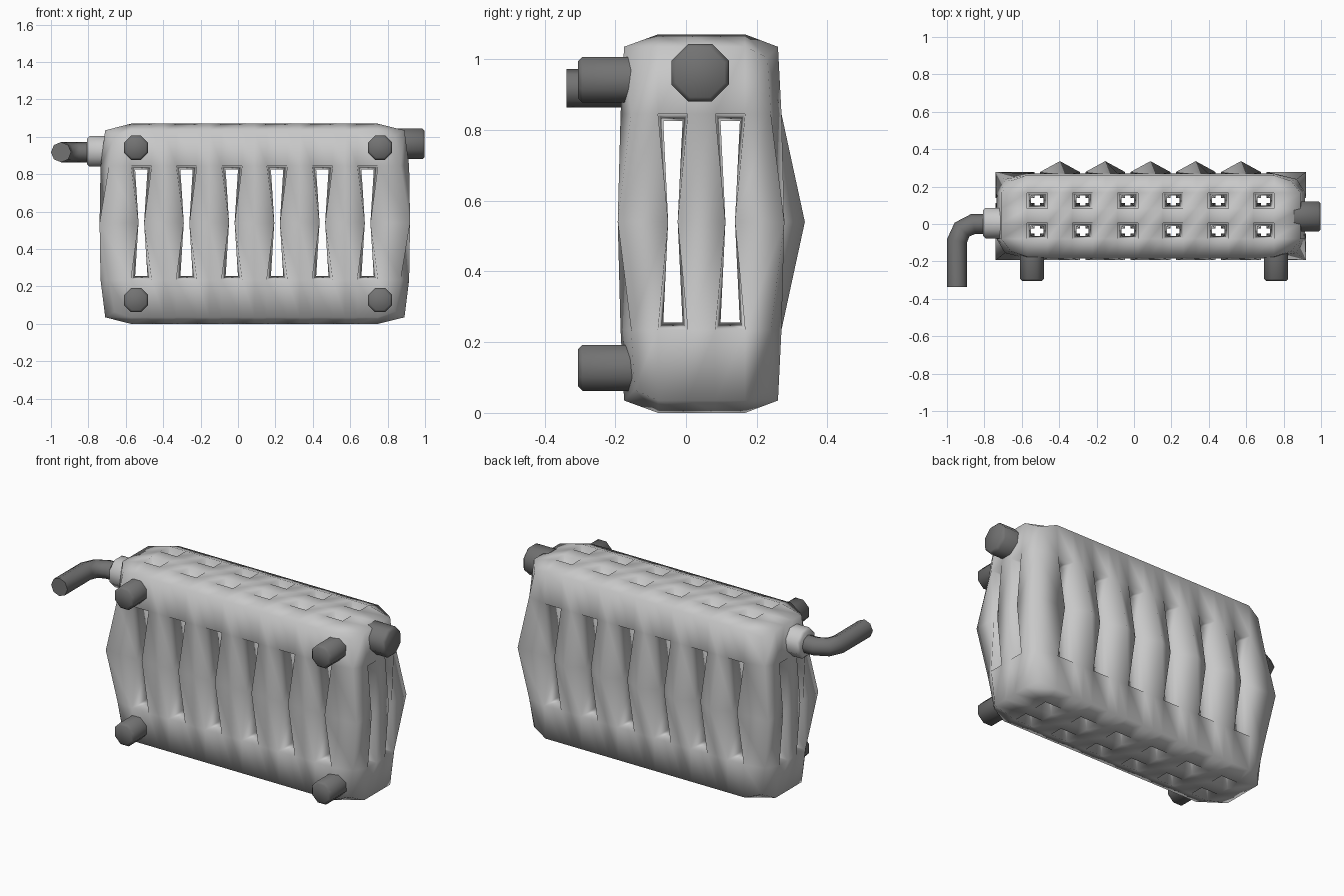
import bpy
import bmesh
import math
from mathutils import Matrix, Vector

cube = bpy.data.objects.get("Cube")
if cube:
    bpy.data.objects.remove(cube, do_unlink=True)


def make_material(name, value):
    mat = bpy.data.materials.new(name)
    mat.use_nodes = True
    color = (value, value, value, 1)
    mat.diffuse_color = color
    mat.node_tree.nodes["Principled BSDF"].inputs["Base Color"].default_value = color
    return mat


light_iron = make_material("light_iron", 0.58)
dark_iron = make_material("dark_iron", 0.17)


def add_object(name, bm, mat, angle=180):
    mesh = bpy.data.meshes.new(name)
    bm.to_mesh(mesh)
    bm.free()
    obj = bpy.data.objects.new(name, mesh)
    bpy.context.collection.objects.link(obj)
    mesh.materials.append(mat)
    bpy.ops.object.select_all(action="DESELECT")
    obj.select_set(True)
    bpy.context.view_layer.objects.active = obj
    if angle >= 180:
        bpy.ops.object.shade_smooth()
    else:
        bpy.ops.object.shade_smooth_by_angle(angle=math.radians(angle))
    return obj


# Lattice lines: each is (position, centre of its slot or None, is_slot_after)
X_SLOTS = [-0.517 + 0.242 * k for k in range(6)]
Y_SLOTS = [-0.037, 0.125]


def lattice_lines(start, end, slots, half, with_centres):
    lines = [(start, None, False)]
    for k, s in enumerate(slots):
        lines += [(s - half, s, True), (s + half, s, False)]
        if with_centres and k < len(slots) - 1:
            lines.append(((s + slots[k + 1]) / 2, None, False))
    return lines + [(end, None, False)]


XS = lattice_lines(-0.735, 0.915, X_SLOTS, 0.055, True)
YS = lattice_lines(-0.185, 0.27, Y_SLOTS, 0.042, False)
ZS = [0, 0.235, 0.54, 0.845, 1.07]
NX, NY, NZ = len(XS) - 1, len(YS) - 1, len(ZS) - 1


def solid(i, j, k):
    """Slabs are pierced where slots cross; the middle holds only columns."""
    if not (0 <= i < NX and 0 <= j < NY and 0 <= k < NZ):
        return False
    sx, sy = XS[i][2], YS[j][2]
    return not (sx and sy) if k in (0, NZ - 1) else not (sx or sy)


def place(i, j, k):
    """Bulge the columns at mid height and round the outer rims."""
    (x, xs, _), (y, ys, _), z = XS[i], YS[j], ZS[k]
    x_out, y_out = i in (0, NX), j in (0, NY)
    dx = 1 if i == 0 else -1
    dy = 1 if j == 0 else -1
    if k == 2:
        if xs is not None:
            x = xs + (x - xs) * 0.27
        if ys is not None:
            y = ys + (y - ys) * 0.32
        if x_out:
            x -= 0.005 * dx
        if y_out:
            y -= 0.008 * dy
        if j == NY and xs is None and not x_out:
            y = 0.336
    elif k in (1, 3):
        if not (x_out or y_out):
            z += 0.02 if k == 1 else -0.02
        if xs is not None and not y_out:
            x = xs + (x - xs) * 0.6
        if ys is not None and not x_out:
            y = ys + (y - ys) * 0.65
        if x_out and y_out:
            x += 0.045 * dx
            y += 0.03 * dy
    else:
        if x_out or y_out:
            z += 0.035 if k == 0 else -0.035
        if x_out:
            x += 0.025 * dx
        if y_out:
            y += 0.01 * dy
        if x_out and y_out:
            x += 0.05 * dx
            y += 0.03 * dy
            z += 0.03 if k == 0 else -0.03
    return Vector((x, y, z))


# Radiator body: only the faces between solid and empty cells
bm = bmesh.new()
verts = {}


def vert(key):
    if key not in verts:
        verts[key] = bm.verts.new(place(*key))
    return verts[key]


for i in range(NX):
    for j in range(NY):
        for k in range(NZ):
            if not solid(i, j, k):
                continue
            for axis in range(3):
                for side in (0, 1):
                    near = [i, j, k]
                    near[axis] += 2 * side - 1
                    if solid(*near):
                        continue
                    u, v = (axis + 1) % 3, (axis + 2) % 3
                    corners = []
                    for a, b in ((0, 0), (1, 0), (1, 1), (0, 1)):
                        key = [i, j, k]
                        key[axis] += side
                        key[u] += a
                        key[v] += b
                        corners.append(vert(tuple(key)))
                    bm.faces.new(corners if side else corners[::-1])
bmesh.ops.recalc_face_normals(bm, faces=bm.faces)
add_object("radiator_body", bm, light_iron)


def plug(name, start, direction, length, radius, mat, bevel=0.012):
    """Eight-sided stub with a softened outer rim."""
    bm = bmesh.new()
    bmesh.ops.create_cone(bm, cap_ends=True, segments=8, radius1=radius,
                          radius2=radius, depth=length)
    top = [e for e in bm.edges if all(v.co.z > 0 for v in e.verts)]
    bmesh.ops.bevel(bm, geom=top, offset=bevel, segments=1, affect="EDGES")
    d = Vector(direction)
    spin = Matrix.Rotation(math.pi / 8, 4, "Z")
    turn = d.to_track_quat("Z", "Y").to_matrix().to_4x4()
    shift = Matrix.Translation(Vector(start) + d * length / 2)
    bm.transform(shift @ turn @ spin)
    return add_object(name, bm, mat, 50)


# Mounting pegs on the front
for side, x in (("right", -0.545), ("left", 0.76)):
    for level, z in (("lower", 0.127), ("upper", 0.942)):
        plug(f"{level}_{side}_peg", (x, -0.12, z), (0, -1, 0), 0.185, 0.07, dark_iron)

# End cap and pipe collar
plug("end_cap", (0.84, 0.04, 0.962), (1, 0, 0), 0.158, 0.088, dark_iron)
plug("pipe_collar", (-0.68, 0.005, 0.922), (-1, 0, 0), 0.127, 0.088, light_iron)

# Bent supply pipe
curve = bpy.data.curves.new("supply_pipe", "CURVE")
curve.dimensions = "3D"
curve.bevel_depth = 0.054
curve.bevel_resolution = 2
curve.use_fill_caps = True
path = [(-0.75, 0), (-0.86, 0), (-0.92, -0.03), (-0.946, -0.09), (-0.946, -0.338)]
spline = curve.splines.new("POLY")
spline.points.add(len(path) - 1)
for point, (x, y) in zip(spline.points, path):
    point.co = (x, y, 0.918, 1)
spline.use_smooth = True
curve.materials.append(dark_iron)
pipe = bpy.data.objects.new("supply_pipe", curve)
bpy.context.collection.objects.link(pipe)
